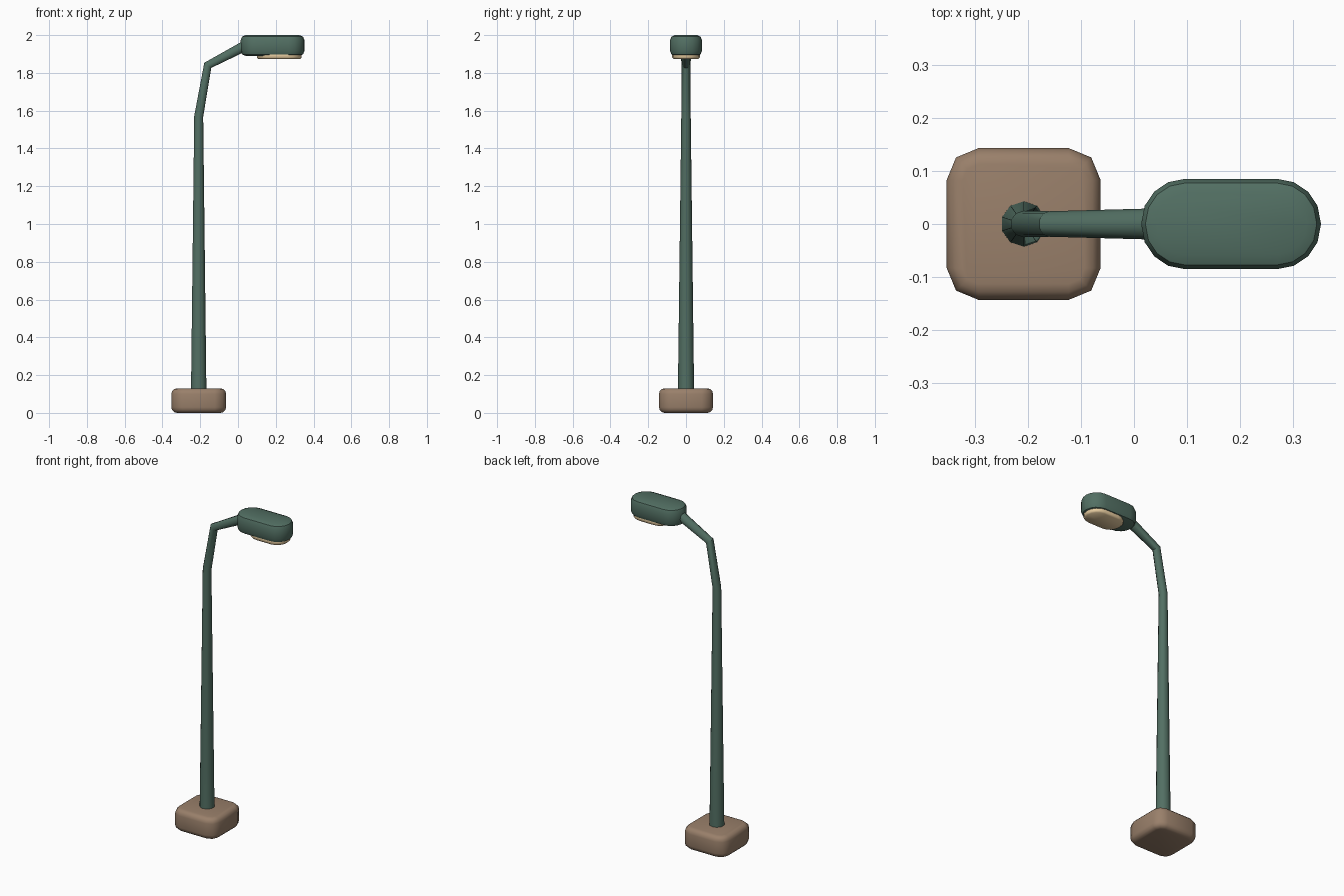
import bpy, bmesh, math
from mathutils import Vector

if "Cube" in bpy.data.objects:
    bpy.data.objects.remove(bpy.data.objects["Cube"], do_unlink=True)


def material(name, rgb):
    mat = bpy.data.materials.new(name)
    mat.use_nodes = True
    color = (*rgb, 1)
    mat.diffuse_color = color
    mat.node_tree.nodes["Principled BSDF"].inputs["Base Color"].default_value = color
    return mat


def loft(name, rings, mat, angle):
    """Skin a list of closed rings and cap both ends."""
    bm = bmesh.new()
    rows = [[bm.verts.new(p) for p in ring] for ring in rings]
    n = len(rows[0])
    for low, high in zip(rows, rows[1:]):
        for i in range(n):
            j = (i + 1) % n
            bm.faces.new((low[i], low[j], high[j], high[i]))
    bm.faces.new(rows[0][::-1])
    bm.faces.new(rows[-1])
    bmesh.ops.recalc_face_normals(bm, faces=bm.faces)
    mesh = bpy.data.meshes.new(name)
    bm.to_mesh(mesh)
    bm.free()
    mesh.materials.append(mat)
    obj = bpy.data.objects.new(name, mesh)
    bpy.context.collection.objects.link(obj)
    bpy.ops.object.select_all(action='DESELECT')
    obj.select_set(True)
    bpy.context.view_layer.objects.active = obj
    bpy.ops.object.shade_smooth_by_angle(angle=math.radians(angle))
    return obj


def rounded_outline(cx, hx, hy, radius, steps, inset, z):
    """Rounded rectangle drawn inwards by inset."""
    points = []
    for quarter, (sx, sy) in enumerate([(1, 1), (-1, 1), (-1, -1), (1, -1)]):
        for k in range(steps + 1):
            a = math.pi / 2 * (quarter + k / steps)
            r = radius - inset
            points.append((cx + sx * (hx - radius) + r * math.cos(a),
                           sy * (hy - radius) + r * math.sin(a), z))
    return points


def soft_block(name, cx, hx, hy, z0, z1, radius, steps, bevel, segs, mat, angle):
    """Rounded block with bevelled top and bottom rims."""
    arc = [math.pi / 2 * k / segs for k in range(segs + 1)]
    levels = [(bevel * (1 - math.sin(a)), z0 + bevel * (1 - math.cos(a))) for a in arc]
    levels += [(i, z0 + z1 - z) for i, z in reversed(levels)]
    rings = [rounded_outline(cx, hx, hy, radius, steps, i, z) for i, z in levels]
    return loft(name, rings, mat, angle)


def tube(name, path, sides, mat):
    """Tube in the xz plane whose rings sit on the bisector of each bend."""
    pts = [Vector((x, 0, z)) for x, z, r in path]
    dirs = [(b - a).normalized() for a, b in zip(pts, pts[1:])]
    rings = []
    for i, p in enumerate(pts):
        t = (dirs[max(i - 1, 0)] + dirs[min(i, len(dirs) - 1)]).normalized()
        across = Vector((t.z, 0, -t.x))
        ring = []
        for k in range(sides):
            a = math.tau * (k + 0.5) / sides
            ring.append(p + path[i][2] * (across * math.cos(a) + Vector((0, math.sin(a), 0))))
        rings.append(ring)
    return loft(name, rings, mat, 40)


green = material("painted green metal", (0.085, 0.16, 0.125))
brown = material("brown stone", (0.32, 0.215, 0.145))
cream = material("warm lamp glass", (0.85, 0.64, 0.37))

# Footing block
soft_block("base", -0.208, 0.145, 0.143, 0, 0.13, 0.06, 2, 0.03, 3, brown, 50)

# Tapered post with bent arm
tube("post_and_arm", [(-0.208, 0.1, 0.043), (-0.208, 1.57, 0.025),
                      (-0.16, 1.84, 0.024), (0.06, 1.955, 0.03)], 10, green)

# Lamp housing and the glass beneath it
soft_block("lamp_housing", 0.183, 0.169, 0.085, 1.89, 2.0, 0.082, 4, 0.027, 2, green, 40)
soft_block("lamp_glass", 0.218, 0.118, 0.073, 1.873, 1.91, 0.07, 4, 0.008, 1, cream, 50)
